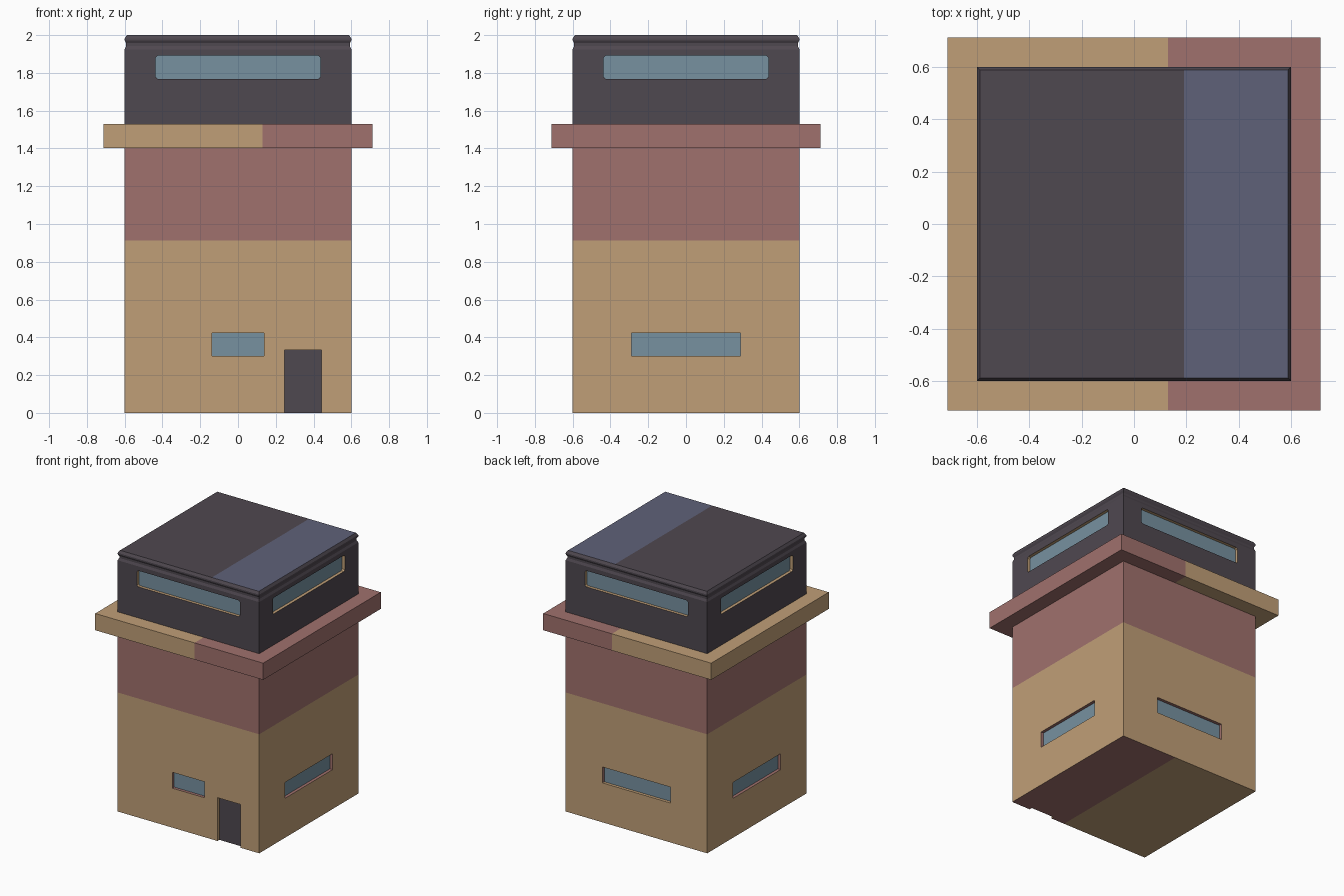
import bpy, bmesh, math
from mathutils import Matrix, Vector

if "Cube" in bpy.data.objects:
    bpy.data.objects.remove(bpy.data.objects["Cube"])

SPLIT_X, ROOF_X = 0.13, 0.19     # colour boundaries
FLOOR = 0.577                    # distance of recessed panes from the axis


def material(name, rgb):
    lin = [((v / 255 + 0.055) / 1.055) ** 2.4 for v in rgb]
    m = bpy.data.materials.new(name)
    m.diffuse_color = (*lin, 1)
    m.use_nodes = True
    m.node_tree.nodes["Principled BSDF"].inputs["Base Color"].default_value = m.diffuse_color
    return m


mats = [material("tan", (192, 159, 119)),
        material("dusty_red", (160, 113, 109)),
        material("charcoal", (79, 72, 80)),
        material("glass_blue", (119, 145, 160)),
        material("roof_slate_blue", (95, 97, 121))]
TAN, RED, DARK, GLASS, SLATE = range(5)


def make_object(name, bm):
    bmesh.ops.recalc_face_normals(bm, faces=bm.faces)
    me = bpy.data.meshes.new(name)
    bm.to_mesh(me)
    bm.free()
    ob = bpy.data.objects.new(name, me)
    bpy.context.collection.objects.link(ob)
    return ob


# Tower shell: one square profile (half width, height) with ledge and grooved cornice
profile = [(0.6, 0), (0.6, 0.912), (0.6, 1.402), (0.712, 1.402), (0.712, 1.53),
           (0.6, 1.53), (0.6, 1.925), (0.592, 1.942), (0.592, 1.957),
           (0.6, 1.972), (0.6, 1.982), (0.588, 2.0)]
bm = bmesh.new()
rings = [[bm.verts.new((sx * r, sy * r, z)) for sx, sy in ((-1, -1), (1, -1), (1, 1), (-1, 1))]
         for r, z in profile]
for a, b in zip(rings, rings[1:]):
    for i in range(4):
        j = (i + 1) % 4
        bm.faces.new((a[i], a[j], b[j], b[i]))
bm.faces.new(rings[0][::-1])
bm.faces.new(rings[-1])


# Split the base, ledge and roof where their colours change
def split(x, test):
    faces = [f for f in bm.faces if test(f.calc_center_median().z)]
    geom = set(faces)
    for f in faces:
        geom.update(f.edges)
        geom.update(f.verts)
    bmesh.ops.bisect_plane(bm, geom=list(geom), plane_co=(x, 0, 0), plane_no=(1, 0, 0))


split(SPLIT_X, lambda z: z < 0.01 or 1.39 < z < 1.54)
split(ROOF_X, lambda z: z > 1.995)
shell = make_object("tower_shell", bm)

# Cutters for the recessed windows and door
cut = bmesh.new()


def opening(turn, x0, x1, z0, z1, c=0.0):
    if c:
        pts = [(x0 + c, z0), (x1 - c, z0), (x1, z0 + c), (x1, z1 - c),
               (x1 - c, z1), (x0 + c, z1), (x0, z1 - c), (x0, z0 + c)]
    else:
        pts = [(x0, z0), (x1, z0), (x1, z1), (x0, z1)]
    rot = Matrix.Rotation(turn * math.pi / 2, 3, 'Z')
    outer, inner = [[cut.verts.new(rot @ Vector((x, y, z))) for x, z in pts]
                    for y in (-0.66, -FLOOR)]
    cut.faces.new(outer)
    cut.faces.new(inner[::-1])
    n = len(pts)
    for i in range(n):
        j = (i + 1) % n
        cut.faces.new((outer[i], inner[i], inner[j], outer[j]))


for turn in range(4):
    half = 0.137 if turn == 0 else 0.289
    opening(turn, -0.436, 0.436, 1.768, 1.892, 0.01)   # upper window
    opening(turn, -half, half, 0.302, 0.424)           # lower window
opening(0, 0.246, 0.442, -0.05, 0.332)                 # door
cutter = make_object("opening_cutter", cut)
cutter.hide_render = True

mod = shell.modifiers.new("openings", 'BOOLEAN')
mod.operation = 'DIFFERENCE'
mod.solver = 'EXACT'
mod.object = cutter
graph = bpy.context.evaluated_depsgraph_get()
mesh = bpy.data.meshes.new_from_object(shell.evaluated_get(graph))
shell.modifiers.clear()
shell.data = mesh
bpy.data.objects.remove(cutter)


# Colour by position: base, roof, panes, reveals, then bands by height
def colour(c):
    m = max(abs(c.x), abs(c.y))
    side = TAN if c.x < SPLIT_X else RED
    door = c.y < -0.5 and 0.24 < c.x < 0.45 and c.z < 0.34
    if c.z < 0.001:
        return side
    if c.z > 1.999:
        return DARK if c.x < ROOF_X else SLATE
    if m < FLOOR + 0.001:
        return DARK if door else GLASS
    if m < 0.5905:
        return DARK if door else TAN if c.z > 1.5 else RED
    if c.z > 1.54 or (c.z > 1.52 and m < 0.601):
        return DARK
    if c.z > 1.4:
        return side
    return RED if c.z > 0.912 else TAN


mesh.materials.clear()
for m in mats:
    mesh.materials.append(m)
for p in mesh.polygons:
    p.use_smooth = False
    p.material_index = colour(p.center)
